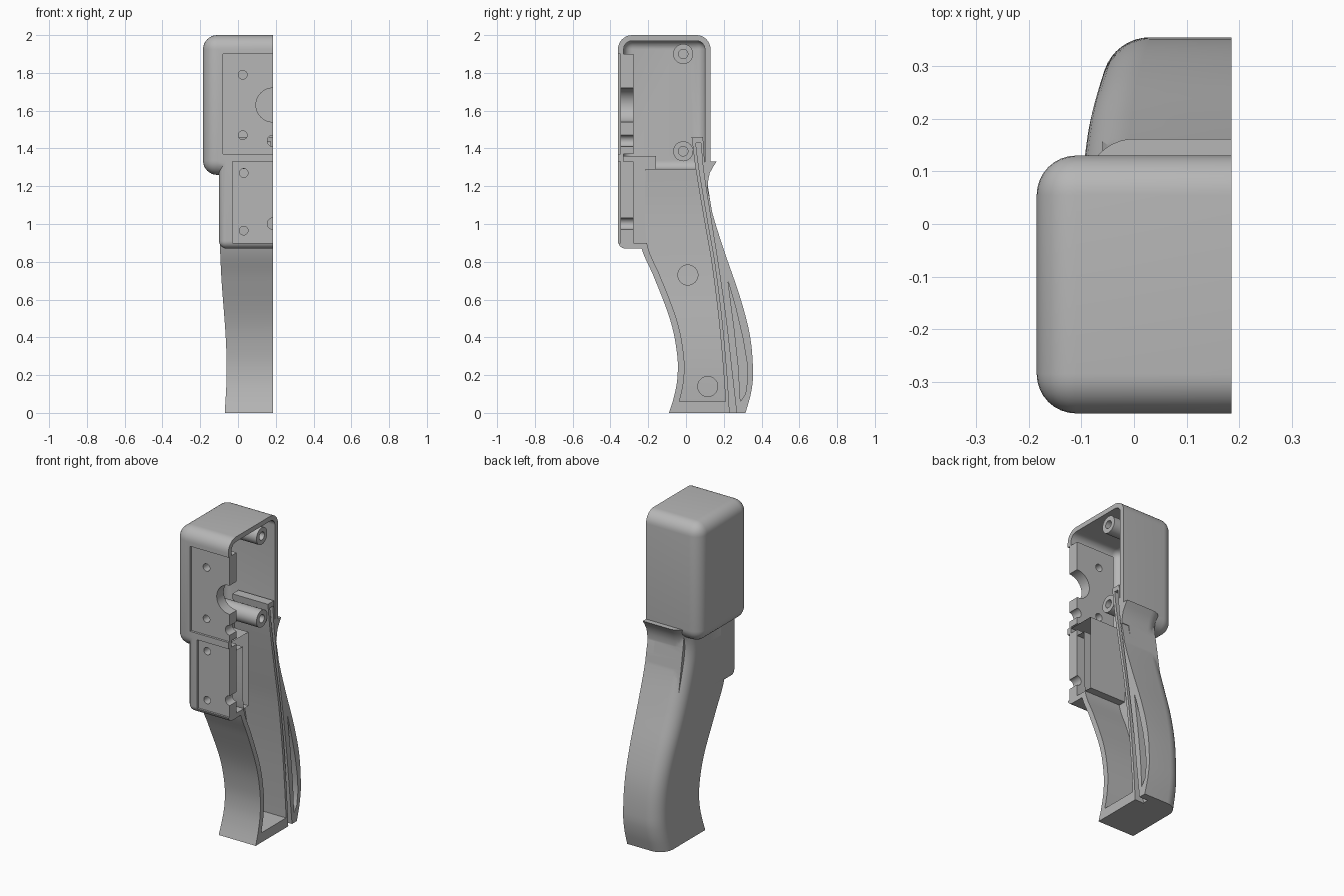
import bpy, bmesh, math
from mathutils import Vector, Matrix

if "Cube" in bpy.data.objects:
    bpy.data.objects.remove(bpy.data.objects["Cube"], do_unlink=True)

grey = bpy.data.materials.new("plain grey")
grey.use_nodes = True
COLOUR = (0.47, 0.47, 0.47, 1)
grey.diffuse_color = COLOUR
grey.node_tree.nodes["Principled BSDF"].inputs["Base Color"].default_value = COLOUR

CUT = 0.185    # open mating plane of the half shell
FAR = 0.4      # parts overshoot the plane and are trimmed at the end
WALL = 0.03


def finish(bm, name):
    bmesh.ops.recalc_face_normals(bm, faces=bm.faces)
    me = bpy.data.meshes.new(name)
    bm.to_mesh(me)
    bm.free()
    me.materials.append(grey)
    ob = bpy.data.objects.new(name, me)
    bpy.context.collection.objects.link(ob)
    return ob


def box(name, lo, hi, bevel=0):
    bm = bmesh.new()
    bmesh.ops.create_cube(bm, size=1)
    lo, hi = Vector(lo), Vector(hi)
    for v in bm.verts:
        v.co = (lo + hi) / 2 + v.co * (hi - lo)
    if bevel:
        bmesh.ops.bevel(bm, geom=bm.edges[:], offset=bevel, segments=8,
                        profile=0.5, affect='EDGES')
    return finish(bm, name)


def cylinder(name, axis, start, length, radius):
    bm = bmesh.new()
    direction = Vector((1, 0, 0)) if axis == 'X' else Vector((0, 1, 0))
    turn = Vector((0, 0, 1)).rotation_difference(direction).to_matrix().to_4x4()
    mid = Vector(start) + direction * length / 2
    bmesh.ops.create_cone(bm, cap_ends=True, segments=32, radius1=radius, radius2=radius,
                          depth=length, matrix=Matrix.Translation(mid) @ turn)
    return finish(bm, name)


def prism(name, outline, x0, x1):
    """Extrude a (y, z) outline along x."""
    bm = bmesh.new()
    face = bm.faces.new([bm.verts.new((x0, y, z)) for y, z in outline])
    out = bmesh.ops.extrude_face_region(bm, geom=[face])
    for v in out["geom"]:
        if isinstance(v, bmesh.types.BMVert):
            v.co.x = x1
    return finish(bm, name)


def curve(keys):
    """Smooth function of height through (z, value) keys."""
    def slope(i):
        a, b = keys[max(i - 1, 0)], keys[min(i + 1, len(keys) - 1)]
        return (b[1] - a[1]) / (b[0] - a[0])

    def value(z):
        i = 0
        while i < len(keys) - 2 and z > keys[i + 1][0]:
            i += 1
        (z0, v0), (z1, v1) = keys[i], keys[i + 1]
        h = z1 - z0
        t = (z - z0) / h
        return (v0 * (1 + 2 * t) * (1 - t) ** 2 + v1 * t * t * (3 - 2 * t)
                + h * t * (1 - t) * (slope(i) * (1 - t) - slope(i + 1) * t))
    return value


def loft(name, section, z0, z1, steps=44):
    """Skin horizontal sections from z0 up to z1."""
    bm = bmesh.new()
    rings = []
    for i in range(steps + 1):
        z = z0 + (z1 - z0) * i / steps
        rings.append([bm.verts.new((x, y, z)) for x, y in section(z)])
    n = len(rings[0])
    for a, b in zip(rings, rings[1:]):
        for j in range(n):
            k = (j + 1) % n
            bm.faces.new((a[j], a[k], b[k], b[j]))
    bm.faces.new(rings[0])
    bm.faces.new(rings[-1])
    return finish(bm, name)


def combine(target, other, operation):
    mod = target.modifiers.new("join", 'BOOLEAN')
    mod.operation, mod.object, mod.solver = operation, other, 'EXACT'
    bpy.context.view_layer.objects.active = target
    bpy.ops.object.modifier_apply(modifier=mod.name)
    bpy.data.objects.remove(other, do_unlink=True)


def add(target, other):
    combine(target, other, 'UNION')


def cut(target, other):
    combine(target, other, 'DIFFERENCE')


# Grip curves over height
front = curve([(0, -.09), (.08, -.065), (.18, -.046), (.3, -.046), (.48, -.08),
               (.72, -.17), (.87, -.235), (1, -.25), (1.33, -.25)])
back = curve([(0, .315), (.1, .343), (.2, .355), (.4, .34), (.6, .29), (.85, .205),
              (1.05, .142), (1.18, .116), (1.27, .126), (1.33, .162)])
side = curve([(0, -.07), (.2, -.06), (.4, -.065), (.7, -.087), (.9, -.096),
              (1.1, -.099), (1.33, -.09)])
rail_front = curve([(0, .213), (.2, .2), (.5, .173), (.8, .135), (1, .1), (1.3, .05), (1.46, .03)])
rail_back = curve([(0, .28), (.2, .257), (.5, .223), (.8, .18), (1, .148), (1.3, .102), (1.46, .09)])


def grip_section(z):
    x, y0, y1, r = side(z), front(z), back(z), 0.09
    arc = [(x + r - r * math.cos(a), y1 - r + r * math.sin(a))
           for a in (math.pi / 2 * i / 10 for i in range(11))]
    return [(FAR, y0), (x, y0)] + arc + [(FAR, y1)]


def between(x0, y0, y1):
    return lambda z: [(FAR, y0(z)), (x0(z), y0(z)), (x0(z), y1(z)), (FAR, y1(z))]


# Outer body: head, lower front housing and curved grip
shell = box("half_shell", (-.185, -.36, 1.26), (.5, .13, 2), .075)
add(shell, loft("grip", grip_section, 0, 1.33))
add(shell, box("front_housing", (-.1, -.36, .87), (.5, -.18, 1.4), .04))

# Hollow interior
cut(shell, box("head_cavity", (-.155, -.33, 1.29), (.5, .1, 1.97), .045))
cut(shell, loft("grip_cavity", between(lambda z: side(z) + WALL,
                                       lambda z: front(z) + WALL + .005, rail_front), .06, 1.34))
cut(shell, box("housing_cavity", (-.07, -.33, .9), (.5, -.16, 1.36)))

# Front panel openings
PANELS = {"upper_panel": (-.08, 1.37, 1.9), "lower_panel": (-.03, .9, 1.33)}
for name, (x, z0, z1) in PANELS.items():
    cut(shell, box("opening", (x, -.5, z0), (FAR, -.3, z1)))

# Guide rail with its slot, running down to the base
add(shell, loft("rail", between(lambda z: -.06 + .02 * (z < .6), rail_front, rail_back), .05, 1.46))
cut(shell, loft("rail_slot", between(lambda z: .125, lambda z: rail_front(z) + .018,
                                     lambda z: rail_back(z) - .012), -.02, 1.43))

# Leaf-shaped pocket and rear notch
leaf = [(.222, .7), (.262, .56), (.3, .4), (.322, .27), (.326, .18), (.315, .1),
        (.288, .06), (.277, .25), (.255, .45)]
cut(shell, prism("pocket", leaf, .02, FAR))
notch = [(.112, 1.2), (.3, 1.2), (.3, .98), (.165, .98), (.135, 1.09)]
cut(shell, prism("notch", notch, .135, FAR))

# Screw bosses: y, z, root x
for y, z, x in [(-.015, 1.9, -.17), (-.015, 1.385, -.17), (.01, .73, -.075), (.115, .14, -.045)]:
    add(shell, cylinder("boss", 'X', (x, y, z), .175 - x, .053))
    cut(shell, cylinder("boss_hole", 'X', (.03, y, z), .3, .025))

# Trim to the mating plane
cut(shell, box("trim", (CUT, -1, -1), (1, 1, 3)))

# Recessed front panels with drilled holes: x, z, radius
HOLES = {
    "upper_panel": [(.025, 1.79, .023), (.025, 1.47, .023), (CUT, 1.63, .09), (CUT, 1.44, .03)],
    "lower_panel": [(.03, 1.27, .023), (.03, .965, .023), (CUT, 1.002, .03)],
}
parts = [shell]
for name, (x, z0, z1) in PANELS.items():
    panel = box(name, (x, -.346, z0), (CUT, -.277, z1))
    for hx, hz, r in HOLES[name]:
        cut(panel, cylinder("hole", 'Y', (hx, -.5, hz), .4, r))
    parts.append(panel)

# Smooth shading with crisp edges
for ob in parts:
    bpy.ops.object.select_all(action='DESELECT')
    ob.select_set(True)
    bpy.context.view_layer.objects.active = ob
    bpy.ops.object.shade_smooth_by_angle(angle=math.radians(30))
